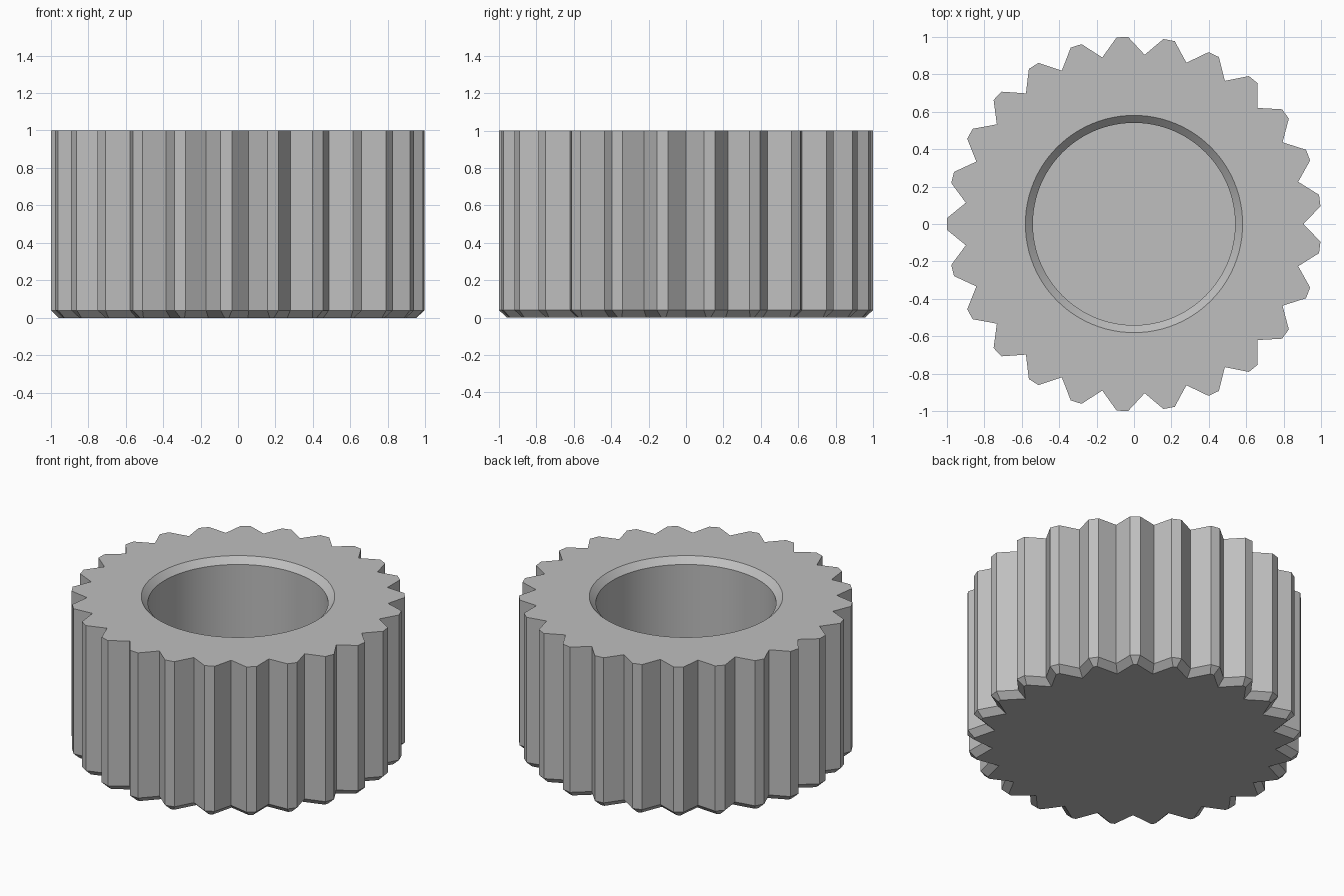
import bpy
import bmesh
from math import cos, sin, tau, radians

cube = bpy.data.objects.get("Cube")
if cube:
    bpy.data.objects.remove(cube, do_unlink=True)

TEETH = 25
TIP_RADIUS, ROOT_RADIUS = 1.0, 0.905
TIP_HALF_ANGLE = radians(1.75)
HEIGHT, CHAMFER = 1.0, 0.04
BORE_RADIUS, BORE_FLOOR = 0.54, 0.2
BORE_SEGMENTS = 96


def polar(radius, angle):
    return radius * cos(angle), radius * sin(angle)


def loft(bm, lower, upper):
    """Join two matching loops of vertices with quads."""
    count = len(lower)
    for i in range(count):
        j = (i + 1) % count
        bm.faces.new((lower[i], lower[j], upper[j], upper[i]))


def ring(bm, points, z):
    return [bm.verts.new((x, y, z)) for x, y in points]


def loop_edges(bm, verts):
    return [bm.edges.get((v, verts[i - 1])) for i, v in enumerate(verts)]


# Tooth outline: one root point and a narrow flat tip per tooth
outline = []
step = tau / TEETH
for t in range(TEETH):
    middle = (t + 0.5) * step
    outline += [polar(ROOT_RADIUS, t * step),
                polar(TIP_RADIUS, middle - TIP_HALF_ANGLE),
                polar(TIP_RADIUS, middle + TIP_HALF_ANGLE)]

bm = bmesh.new()

# Toothed outer wall
lower = ring(bm, outline, CHAMFER)
upper = ring(bm, outline, HEIGHT)
loft(bm, lower, upper)

# Bottom face, inset evenly and lowered to make the chamfer
bottom = bm.faces.new(lower[::-1])
bm.normal_update()
bmesh.ops.inset_region(bm, faces=[bottom], thickness=CHAMFER, use_even_offset=True)
for v in bottom.verts:
    v.co.z = 0

# Blind bore with a countersunk rim
bore_profile = [(BORE_RADIUS + CHAMFER, HEIGHT),
                (BORE_RADIUS, HEIGHT - CHAMFER),
                (BORE_RADIUS, BORE_FLOOR)]
bore_rings = []
for radius, z in bore_profile:
    circle = [polar(radius, tau * i / BORE_SEGMENTS) for i in range(BORE_SEGMENTS)]
    bore_rings.append(ring(bm, circle, z))
for a, b in zip(bore_rings, bore_rings[1:]):
    loft(bm, a, b)
bm.faces.new(bore_rings[-1])

# Flat top between the teeth and the bore
bmesh.ops.triangle_fill(bm, use_beauty=True, normal=(0, 0, 1),
                        edges=loop_edges(bm, upper) + loop_edges(bm, bore_rings[0]))
bmesh.ops.recalc_face_normals(bm, faces=bm.faces)

mesh = bpy.data.meshes.new("toothed_knob")
bm.to_mesh(mesh)
bm.free()

# Single plain grey
grey = bpy.data.materials.new("plain_grey")
grey.use_nodes = True
colour = (0.52, 0.52, 0.52, 1)
grey.diffuse_color = colour
grey.node_tree.nodes["Principled BSDF"].inputs["Base Color"].default_value = colour
mesh.materials.append(grey)

knob = bpy.data.objects.new("toothed_knob", mesh)
bpy.context.collection.objects.link(knob)
bpy.context.view_layer.objects.active = knob
knob.select_set(True)
bpy.ops.object.shade_smooth_by_angle(angle=radians(10))
